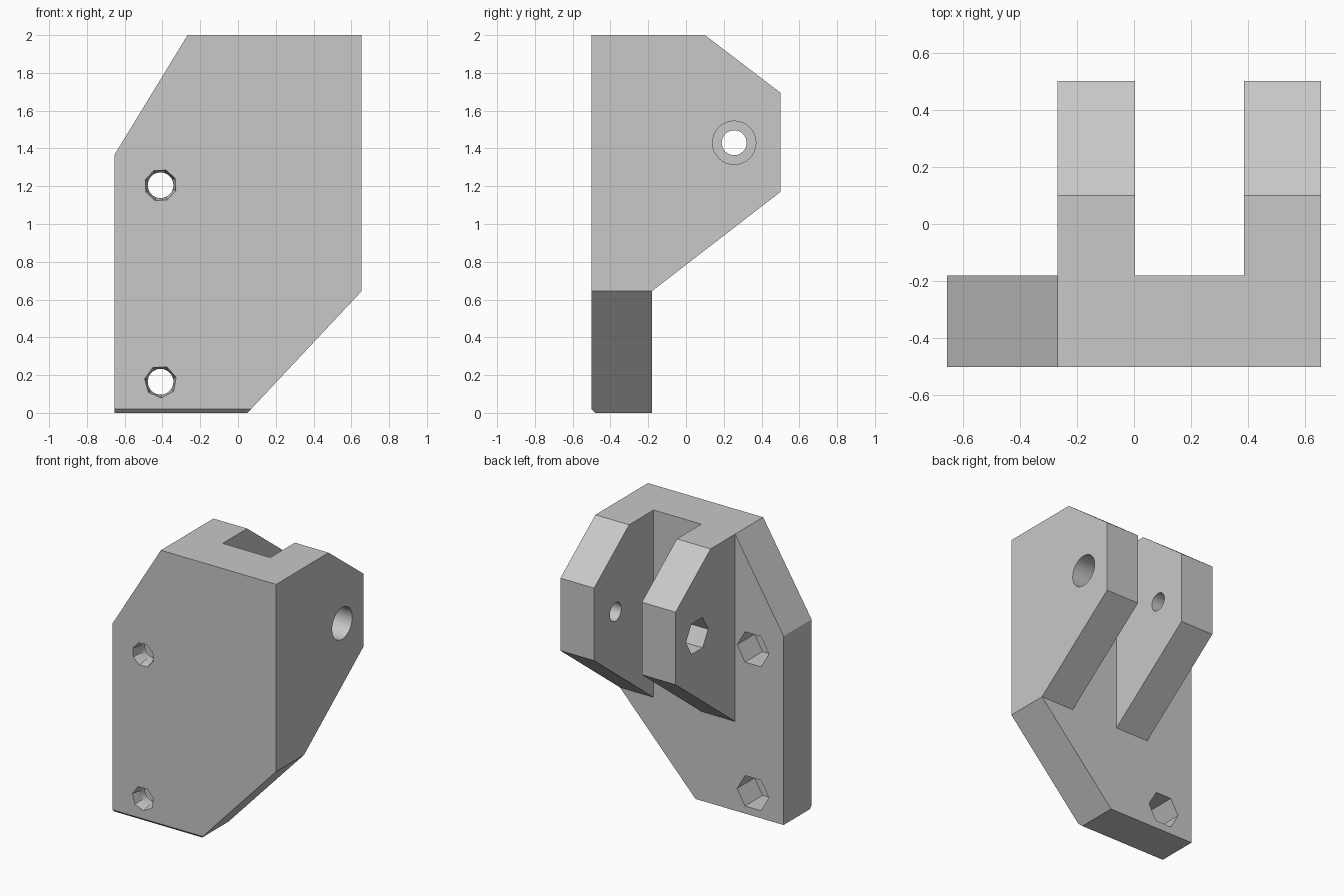
import bpy
import bmesh
from math import radians
from mathutils import Matrix, Vector

old = bpy.data.objects.get("Cube")
if old:
    bpy.data.objects.remove(old, do_unlink=True)

grey = bpy.data.materials.new("Light grey")
grey.use_nodes = True
colour = (0.58, 0.58, 0.58, 1)
grey.diffuse_color = colour
grey.node_tree.nodes["Principled BSDF"].inputs["Base Color"].default_value = colour


def add_object(name, bm):
    bmesh.ops.recalc_face_normals(bm, faces=bm.faces)
    mesh = bpy.data.meshes.new(name)
    bm.to_mesh(mesh)
    bm.free()
    mesh.materials.append(grey)
    obj = bpy.data.objects.new(name, mesh)
    bpy.context.collection.objects.link(obj)
    return obj


def prism(name, profile, axis, start, end):
    """Extrude a flat profile along x (profile is y,z) or y (profile is x,z)."""
    bm = bmesh.new()
    place = (lambda p: (start, p[0], p[1])) if axis == "x" else (lambda p: (p[0], start, p[1]))
    face = bm.faces.new([bm.verts.new(place(p)) for p in profile])
    step = Vector((end - start, 0, 0) if axis == "x" else (0, end - start, 0))
    made = bmesh.ops.extrude_face_region(bm, geom=[face])["geom"]
    bmesh.ops.translate(bm, vec=step, verts=[v for v in made if isinstance(v, bmesh.types.BMVert)])
    return add_object(name, bm)


def bore(name, start, end, r1, r2=None, sides=32, spin=0):
    """Straight or tapered round or many-sided cutter between two points."""
    start, end = Vector(start), Vector(end)
    way = end - start
    # local x is the direction of the first corner, kept level
    side = Vector((1, 0, 0)) if abs(way.y) > abs(way.x) else Vector((0, 1, 0))
    z = way.normalized()
    turn = Matrix((side, z.cross(side), z)).transposed().to_4x4()
    # bmesh cones put their first corner on local y
    roll = Matrix.Rotation(radians(90 + spin), 4, "Z")
    bm = bmesh.new()
    bmesh.ops.create_cone(bm, cap_ends=True, segments=sides, radius1=r1,
                          radius2=r1 if r2 is None else r2, depth=way.length,
                          matrix=Matrix.Translation((start + end) / 2) @ turn @ roll)
    return add_object(name, bm)


def combine(body, other, operation):
    mod = body.modifiers.new(operation, "BOOLEAN")
    mod.operation = operation
    mod.solver = "EXACT"
    mod.object = other
    bpy.context.view_layer.update()
    done = body.evaluated_get(bpy.context.evaluated_depsgraph_get())
    mesh = bpy.data.meshes.new_from_object(done)
    body.modifiers.clear()
    body.data = mesh
    bpy.data.objects.remove(other, do_unlink=True)


FRONT, PLATE_BACK, BACK = -0.5, -0.18, 0.5

# Mounting plate
bracket = prism("bracket", [(-0.655, 0), (0.05, 0), (0.655, 0.645), (0.655, 2),
                            (-0.267, 2), (-0.655, 1.365)], "y", FRONT, PLATE_BACK)

# Two clevis arms
arm_profile = [(PLATE_BACK, 0.645), (BACK, 1.17), (BACK, 1.695), (0.1, 2), (PLATE_BACK, 2)]
for name, x0, x1 in (("right_arm", -0.267, 0.003), ("left_arm", 0.385, 0.655)):
    combine(bracket, prism(name, arm_profile, "x", x0, x1), "UNION")

# Small chamfer along the lower front edge
cuts = [prism("chamfer", [(-0.52, 0.04), (-0.52, -0.02), (-0.46, -0.02)], "x", -0.8, 0.8)]

# Bolt holes: tapered mouth in front, round bore, hexagonal pocket behind
for z, sides, spin in ((0.165, 7, 10), (1.205, 8, 20)):
    def at(y):
        return (-0.41, y, z)
    cuts += [bore("bolt_mouth", at(FRONT - 0.01), at(FRONT + 0.07), 0.088, 0.07, sides, spin),
             bore("bolt_bore", at(FRONT + 0.04), at(0), 0.068),
             bore("nut_pocket", at(-0.38), at(0), 0.127, sides=6)]


# Pivot hole: round bore, recess on the left, hexagonal pocket on the right
def pivot(x):
    return (x, 0.255, 1.43)


cuts += [bore("pivot_bore", pivot(-0.8), pivot(0.8), 0.066),
         bore("pivot_recess", pivot(0.485), pivot(0.8), 0.115),
         bore("pivot_nut_pocket", pivot(-0.8), pivot(-0.1), 0.127, sides=6)]

for cut in cuts:
    combine(bracket, cut, "DIFFERENCE")

# Tidy flat faces and keep only the bores smooth
bm = bmesh.new()
bm.from_mesh(bracket.data)
bmesh.ops.remove_doubles(bm, verts=bm.verts, dist=0.0001)
bmesh.ops.dissolve_limit(bm, angle_limit=radians(0.5), verts=bm.verts, edges=bm.edges)
bm.to_mesh(bracket.data)
bm.free()
bpy.ops.object.select_all(action="DESELECT")
bracket.select_set(True)
bpy.context.view_layer.objects.active = bracket
bpy.ops.object.shade_smooth_by_angle(angle=radians(20))
